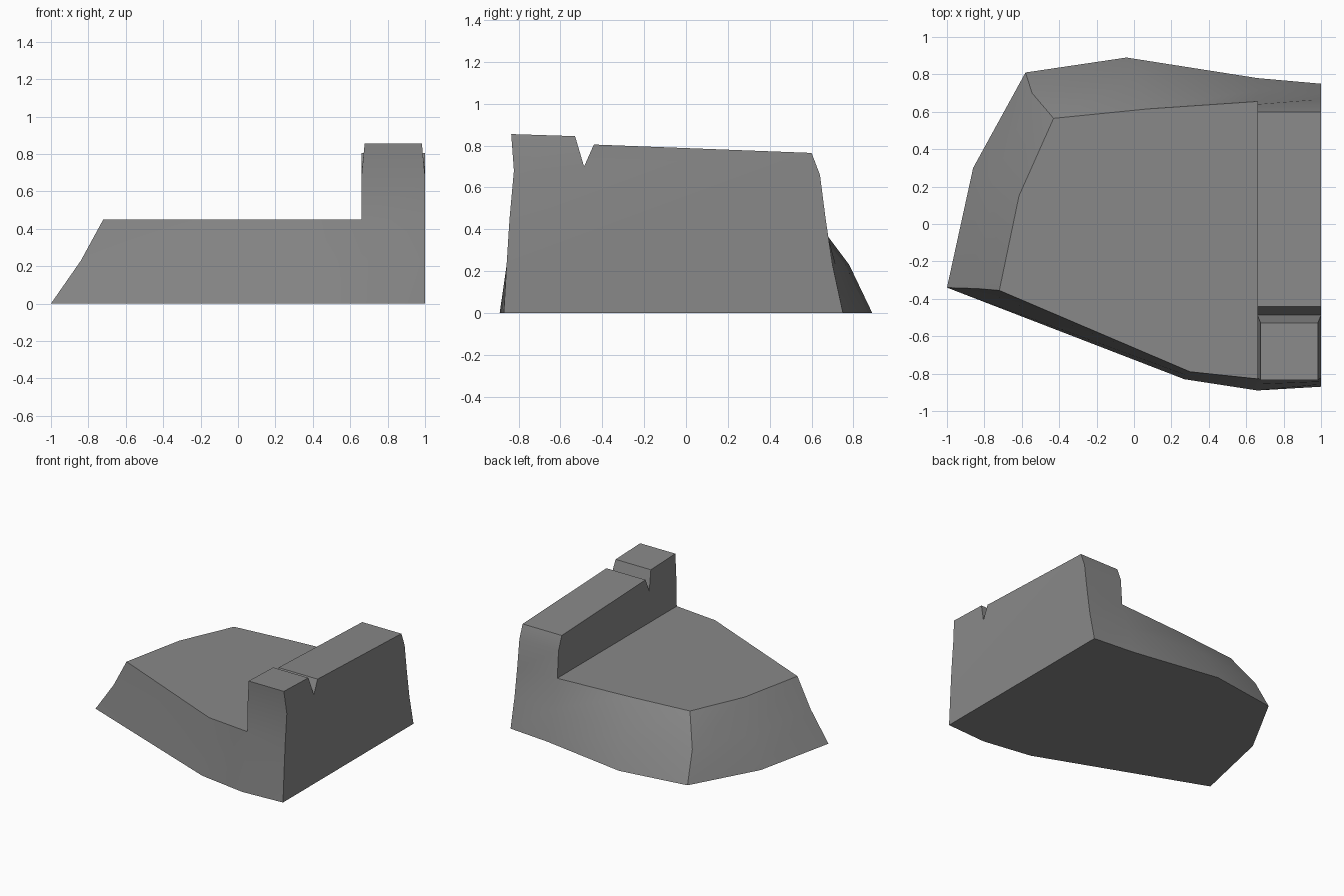
import bpy, bmesh, math

if "Cube" in bpy.data.objects:
    bpy.data.objects.remove(bpy.data.objects["Cube"])

grey = bpy.data.materials.new("plain_grey")
grey.diffuse_color = (0.25, 0.25, 0.25, 1)
grey.use_nodes = True
grey.node_tree.nodes["Principled BSDF"].inputs["Base Color"].default_value = grey.diffuse_color

# Outline of the sloped base at three heights, anticlockwise from the left tip.
# Points 2..5 are the footprint of the raised wall.
rings = [
    (0.00, [(-1, -.34), (.27, -.83), (.66, -.89), (1, -.87), (1, .75),
            (.66, .78), (-.04, .89), (-.58, .81), (-.86, .30)]),
    (0.23, [(-.84, -.345), (.285, -.81), (.66, -.857), (1, -.857), (1, .70),
            (.66, .715), (.01, .78), (-.545, .70), (-.75, .235)]),
    (0.45, [(-.72, -.355), (.30, -.79), (.66, -.828), (1, -.843), (1, .667),
            (.66, .655), (.07, .615), (-.43, .565), (-.615, .15)]),
]
# Upper profile of the notched wall: y, z, side inset
profile = [(-.822, .68, 0), (-.835, .855, .017), (-.53, .845, .017),
           (-.487, .70, 0), (-.44, .805, 0), (.60, .765, 0), (.64, .66, 0)]

bm = bmesh.new()
R = [[bm.verts.new((x, y, z)) for x, y in pts] for z, pts in rings]
n = len(R[0])

# Base: underside, sloping sides and flat deck
bm.faces.new(R[0][::-1])
for low, high in zip(R, R[1:]):
    for i in range(n):
        if i == 3:          # flat right end is made with the wall
            continue
        j = (i + 1) % n
        bm.faces.new((low[i], low[j], high[j], high[i]))
T = R[2]
bm.faces.new([T[i] for i in (0, 1, 2, 5, 6, 7, 8)])

# Wall: matching left and right profiles joined by strips
L = [bm.verts.new((.66 + d, y, z)) for y, z, d in profile]
Q = [bm.verts.new((1 - d, y, z)) for y, z, d in profile]
left = [T[2]] + L + [T[5]]
right = [T[3]] + Q + [T[4]]
for i in range(len(left) - 1):
    bm.faces.new((left[i], right[i], right[i + 1], left[i + 1]))

# Wall ends: large flat sides, plus the tapered block in front of the notch
bm.faces.new([T[2], L[0]] + L[3:] + [T[5]])
bm.faces.new([R[0][3], R[1][3], T[3], Q[0]] + Q[3:] + [T[4], R[1][4], R[0][4]])
for side in (L, Q):
    bm.faces.new(side[:4])

bmesh.ops.recalc_face_normals(bm, faces=bm.faces[:])
mesh = bpy.data.meshes.new("sloped_base_with_notched_wall")
bm.to_mesh(mesh)
bm.free()
mesh.materials.append(grey)
obj = bpy.data.objects.new("sloped_base_with_notched_wall", mesh)
bpy.context.collection.objects.link(obj)
bpy.context.view_layer.objects.active = obj
obj.select_set(True)
bpy.ops.object.shade_smooth_by_angle(angle=math.radians(30))
